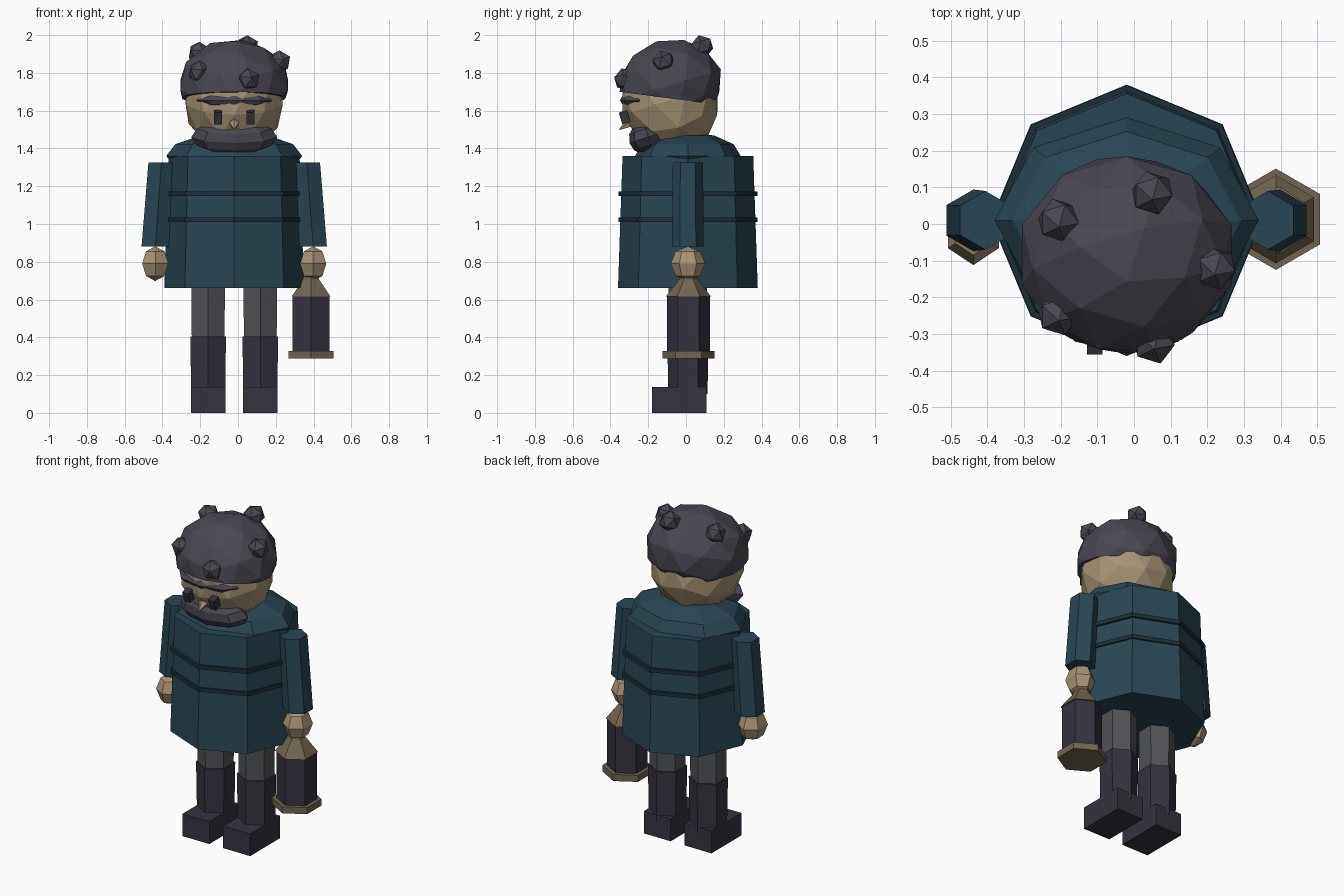
import bpy, bmesh, math
from mathutils import Vector, Matrix, Euler

if "Cube" in bpy.data.objects:
    bpy.data.objects.remove(bpy.data.objects["Cube"])

CX, CY = -0.02, 0.01   # body axis


def material(name, rgb):
    m = bpy.data.materials.new(name)
    m.diffuse_color = (*rgb, 1)
    m.use_nodes = True
    m.node_tree.nodes["Principled BSDF"].inputs["Base Color"].default_value = m.diffuse_color
    return m


COAT = material("coat_blue", (0.022, 0.062, 0.09))
BAND = material("band_dark", (0.01, 0.028, 0.04))
SKIN = material("skin", (0.40, 0.30, 0.18))
DARK = material("dark_grey", (0.068, 0.063, 0.085))
BOOT = material("boot_dark", (0.035, 0.032, 0.05))
PANTS = material("trouser_grey", (0.08, 0.085, 0.095))
BRASS = material("brass", (0.17, 0.13, 0.08))


def finish(name, bm, mat):
    bmesh.ops.recalc_face_normals(bm, faces=bm.faces)
    me = bpy.data.meshes.new(name)
    bm.to_mesh(me)
    bm.free()
    me.materials.append(mat)
    ob = bpy.data.objects.new(name, me)
    bpy.context.collection.objects.link(ob)
    return ob


def loft(name, sides, rings, mat):
    """Closed prism through rings (x, y, z, radius); a corner points to +y."""
    bm = bmesh.new()
    loops = []
    for x, y, z, r in rings:
        loops.append([bm.verts.new((x + r * math.sin(math.tau * i / sides),
                                    y + r * math.cos(math.tau * i / sides), z))
                      for i in range(sides)])
    for a, b in zip(loops, loops[1:]):
        for i in range(sides):
            j = (i + 1) % sides
            bm.faces.new((a[i], a[j], b[j], b[i]))
    bm.faces.new(loops[0])
    bm.faces.new(loops[-1])
    return finish(name, bm, mat)


def placed(loc, scale, tilt=0):
    return Matrix.LocRotScale(Vector(loc), Euler((tilt, 0, 0)), Vector(scale))


def ball(name, loc, scale, mat, seg=8, rings=6, tilt=0):
    bm = bmesh.new()
    bmesh.ops.create_uvsphere(bm, u_segments=seg, v_segments=rings, radius=1,
                              matrix=placed(loc, scale, tilt))
    return finish(name, bm, mat)


def ico(name, loc, scale, mat, sub, tilt=0, cut=None):
    bm = bmesh.new()
    bmesh.ops.create_icosphere(bm, subdivisions=sub, radius=1,
                               matrix=placed(loc, scale, tilt))
    if cut:
        bmesh.ops.bisect_plane(bm, geom=bm.verts[:] + bm.edges[:] + bm.faces[:],
                               plane_co=cut[0], plane_no=cut[1], clear_inner=True)
        bmesh.ops.holes_fill(bm, edges=[e for e in bm.edges if e.is_boundary])
    return finish(name, bm, mat)


def box(name, loc, size, mat, tilt=0):
    bm = bmesh.new()
    bmesh.ops.create_cube(bm, size=1, matrix=placed(loc, size, tilt))
    return finish(name, bm, mat)


# Coat with rounded shoulders and two bands
loft("coat", 8, [(CX, CY, 0.66, 0.37), (CX, CY, 1.36, 0.346)], COAT)
ball("shoulders", (CX, CY, 1.36), (0.36, 0.28, 0.125), COAT)
for label, z in (("upper", 1.16), ("lower", 1.023)):
    loft(label + "_band", 8, [(CX, CY, z - 0.012, 0.368), (CX, CY, z + 0.012, 0.368)], BAND)

# Limbs, mirrored about the body axis
for side, s in (("left", -1), ("right", 1)):
    loft(side + "_arm", 6, [(CX + s * 0.418, CY, 0.88, 0.084),
                            (CX + s * 0.385, CY, 1.325, 0.08)], COAT)
    ball(side + "_hand", (CX + s * 0.418, CY - (0.03 if s < 0 else 0), 0.79),
         (0.08, 0.092, 0.092), SKIN, 6, 4)
    lx = CX + s * 0.138
    loft(side + "_trouser_leg", 6, [(lx, CY, 0.38, 0.1), (lx, CY, 0.72, 0.103)], PANTS)
    loft(side + "_boot_shaft", 6, [(lx, CY, 0.1, 0.104), (lx, CY, 0.405, 0.109)], BOOT)
    box(side + "_boot_foot", (lx, -0.036, 0.068), (0.182, 0.29, 0.136), BOOT)

# Lantern hanging from the right hand
LX, LY = 0.387, 0.013
loft("lantern_base", 6, [(LX, LY, 0.288, 0.138), (LX, LY, 0.328, 0.138)], BRASS)
loft("lantern_body", 6, [(LX, LY, 0.328, 0.113), (LX, LY, 0.62, 0.113)], BOOT)
loft("lantern_cap", 6, [(LX, LY, 0.615, 0.12), (LX, LY, 0.705, 0.05), (LX, LY, 0.74, 0.045)], BRASS)

# Head leaning forward, with cap and brow
TILT = 0.3
ico("head", (CX, -0.085, 1.655), (0.27, 0.262, 0.29), SKIN, 2, TILT)
ico("cap", (CX, -0.085, 1.735), (0.3, 0.282, 0.243), DARK, 2, TILT,
    cut=((CX, -0.085, 1.665), (0, 0.13, 1)))
ball("brow", (CX, -0.25, 1.655), (0.2, 0.1, 0.045), DARK)

# Studs on the cap
for i, p in enumerate([(-0.205, -0.245, 1.805), (0.055, -0.322, 1.765), (0.22, -0.12, 1.86),
                       (0.05, 0.085, 1.94), (-0.205, 0.01, 1.905)]):
    ico(f"cap_stud_{i + 1}", p, (0.062,) * 3, DARK, 1, 0.3)

# Face: beard, nose, eyes
ball("beard", (CX, -0.2, 1.46), (0.228, 0.105, 0.092), DARK, 8, 6, TILT)
bm = bmesh.new()
bmesh.ops.create_cone(bm, cap_ends=True, segments=5, radius1=0.042, radius2=0, depth=0.1,
                      matrix=placed((CX, -0.315, 1.525), (1, 1, 1), math.radians(125)))
finish("nose", bm, SKIN)
for side, s in (("left", -1), ("right", 1)):
    box(side + "_eye", (CX + s * 0.087, -0.325, 1.565), (0.042, 0.045, 0.065), BOOT, TILT)
